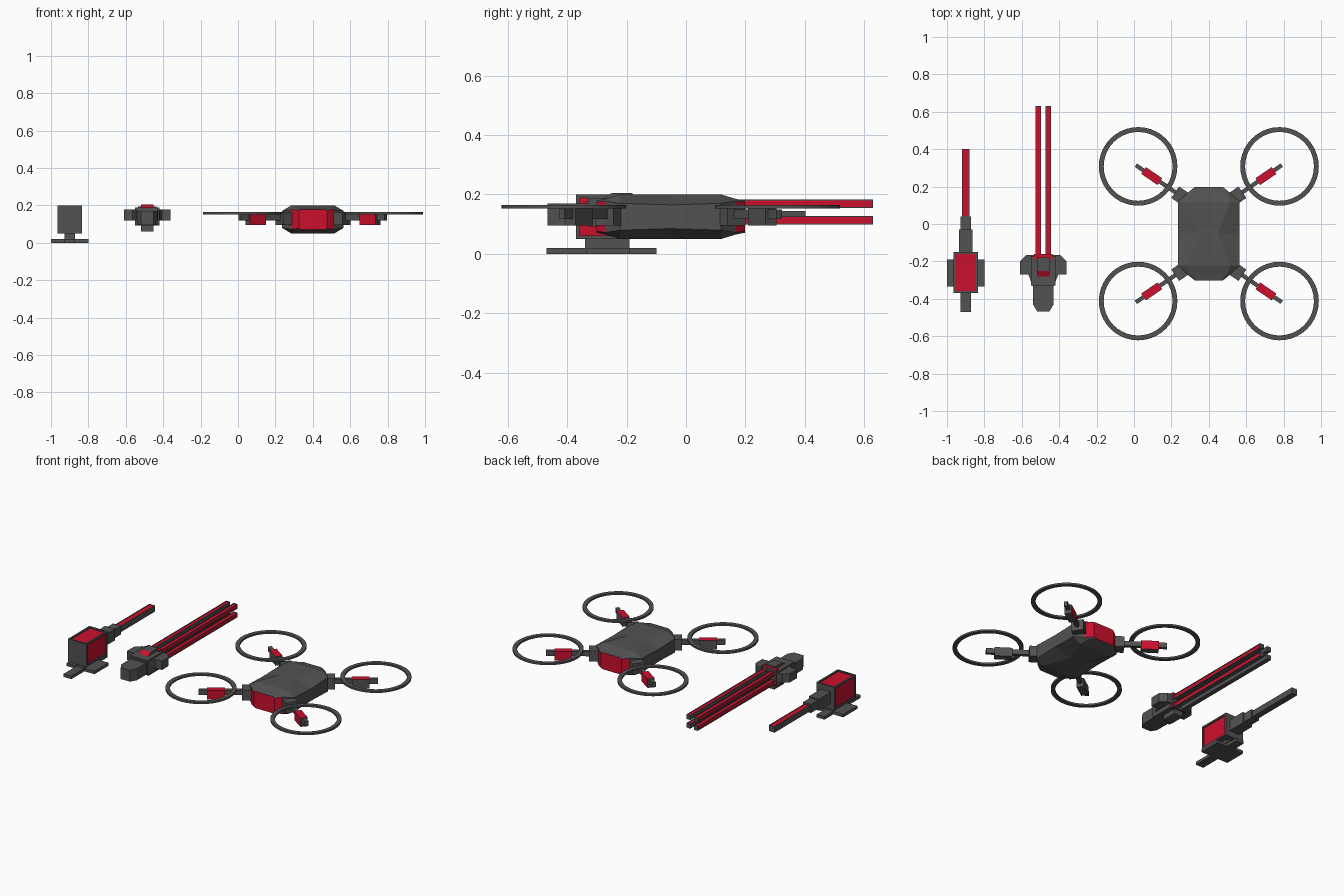
import bpy, bmesh, math
from mathutils import Vector, Matrix

if "Cube" in bpy.data.objects:
    bpy.data.objects.remove(bpy.data.objects["Cube"])


def make_material(name, rgb):
    m = bpy.data.materials.new(name)
    m.use_nodes = True
    m.diffuse_color = (*rgb, 1)
    m.node_tree.nodes["Principled BSDF"].inputs["Base Color"].default_value = (*rgb, 1)
    return m


GREY = make_material("dark_grey", (0.085, 0.085, 0.085))
RED = make_material("red", (0.6, 0.005, 0.026))


def finish(name, bm, matrix=None):
    bmesh.ops.recalc_face_normals(bm, faces=bm.faces[:])
    if matrix:
        bm.transform(matrix)
        if matrix.determinant() < 0:
            bmesh.ops.reverse_faces(bm, faces=bm.faces[:])
    mesh = bpy.data.meshes.new(name)
    bm.to_mesh(mesh)
    bm.free()
    mesh.materials.append(GREY)
    mesh.materials.append(RED)
    ob = bpy.data.objects.new(name, mesh)
    bpy.context.collection.objects.link(ob)
    return ob


def box(name, x, y, z, red=(), border=0.0, depth=0.0, matrix=None):
    """Box from ranges; faces pointing along the red directions become (inset) red panels."""
    bm = bmesh.new()
    bmesh.ops.create_cube(bm, size=1)
    for v in bm.verts:
        v.co = [(r[0] + r[1]) / 2 + c * (r[1] - r[0]) for r, c in zip((x, y, z), v.co)]
    bm.normal_update()
    panels = [f for f in bm.faces if any(f.normal.dot(Vector(d)) > 0.9 for d in red)]
    if border:
        for f in panels:
            bmesh.ops.inset_individual(bm, faces=[f], thickness=border, depth=0)
            if depth:
                n = f.normal.copy()
                top = bmesh.ops.extrude_discrete_faces(bm, faces=[f])["faces"][0]
                top.material_index = 1
                bmesh.ops.translate(bm, verts=top.verts[:], vec=n * -depth)
            else:
                f.material_index = 1
    else:
        for f in panels:
            f.material_index = 1
    return finish(name, bm, matrix)


def loft(name, sections, red_rule=None, matrix=None):
    """Skin equal-length closed loops and cap the ends."""
    bm = bmesh.new()
    loops = [[bm.verts.new(p) for p in s] for s in sections]
    n = len(loops[0])
    for a, b in zip(loops, loops[1:]):
        for i in range(n):
            j = (i + 1) % n
            bm.faces.new((a[i], a[j], b[j], b[i]))
    bm.faces.new(loops[0])
    bm.faces.new(loops[-1])
    bmesh.ops.recalc_face_normals(bm, faces=bm.faces[:])
    bm.normal_update()
    if red_rule:
        for f in bm.faces:
            f.material_index = int(red_rule(f))
    return finish(name, bm, matrix)


def prism(name, half_outline, cx, z0, z1):
    """Extrude a mirrored plan outline upwards."""
    outline = half_outline + [(-a, b) for a, b in reversed(half_outline)]
    return loft(name, [[(cx + a, b, z) for a, b in outline] for z in (z0, z1)])


UP, LEFT, RIGHT, FRONT, BACK = (0, 0, 1), (1, 0, 0), (-1, 0, 0), (0, -1, 0), (0, 1, 0)


def span(c, h):
    return (c - h, c + h)


# Stand turret: cross-shaped foot, post, framed housing and stepped barrel
TX = -0.9
box("turret_foot", span(TX, 0.028), (-0.47, -0.1), (0, 0.02))
box("turret_foot_crossbar", span(TX, 0.1), (-0.335, -0.19), (0, 0.0195))
box("turret_post", span(TX, 0.028), (-0.34, -0.19), (0.018, 0.055))
box("turret_housing", span(TX, 0.066), (-0.37, -0.15), (0.05, 0.2),
    (UP, LEFT, RIGHT), 0.016, 0.008)
box("turret_barrel_base", span(TX, 0.036), (-0.152, -0.03), (0.088, 0.162))
box("turret_barrel_collar", span(TX, 0.028), (-0.032, 0.04), (0.097, 0.153))
box("turret_barrel", span(TX, 0.02), (0.038, 0.402), (0.105, 0.145), (UP,), 0.005, 0.003)

# Rail gun: winged head, nose and four parallel rails
GX = -0.485
prism("gun_wings", [(0.09, -0.165), (0.125, -0.2), (0.125, -0.27), (0.08, -0.27),
                    (0.055, -0.335)], GX, 0.12, 0.178)
prism("gun_nose", [(0.055, -0.25), (0.055, -0.43), (0.033, -0.467)], GX, 0.095, 0.17)
box("gun_core", span(GX, 0.065), (-0.33, -0.17), (0.092, 0.188))
box("gun_grip", span(GX, 0.033), (-0.27, -0.17), (0.06, 0.1))
box("gun_collar", span(GX, 0.05), (-0.19, -0.16), (0.094, 0.195), (UP, LEFT, RIGHT))
loft("gun_sight", [[(GX + s * w, y, z) for y, z in
                    ((-0.285, 0.185), (-0.25, 0.205), (-0.18, 0.205), (-0.18, 0.185))]
                   for s, w in ((-1, 0.033), (1, 0.033))],
     lambda f: f.normal.y < -0.3)
for side, sx in (("right", -1), ("left", 1)):
    for level, z in (("upper", 0.169), ("lower", 0.113)):
        box(f"gun_rail_{level}_{side}", span(GX + sx * 0.027, 0.0145), (-0.175, 0.63),
            span(z, 0.0145), (UP, (sx, 0, 0)), 0.005, 0.003)

# Drone body: faceted shell, pinched along the middle of its top and bottom
DX, DY = 0.4, -0.052


def hull_section(y, wide, flat, half_height, shoulder):
    half = [(flat, half_height), (wide, shoulder), (wide, -shoulder), (flat, -half_height)]
    ring = half + [(-a, b) for a, b in reversed(half)]
    return [(DX + a, DY + y, 0.125 + b) for a, b in ring]


ends = [(0.25, 0.075, 0.065, 0.054, 0.048), (0.22, 0.112, 0.095, 0.06, 0.053),
        (0.17, 0.165, 0.115, 0.075, 0.045)]
stations = ([(-y, *r) for y, *r in ends] + [(0, 0.165, 0.05, 0.075, 0.04)]
            + [(y, *r) for y, *r in reversed(ends)])
loft("drone_body", [hull_section(*s) for s in stations],
     lambda f: abs(f.calc_center_median().y - DY) > 0.23 and abs(f.normal.z) < 0.5)


def ring(name, outer, inner, z0, z1, matrix):
    bm = bmesh.new()
    pts = [bm.verts.new(p) for p in ((outer, 0, z0), (outer, 0, z1), (inner, 0, z1), (inner, 0, z0))]
    edges = [bm.edges.new((pts[i], pts[(i + 1) % 4])) for i in range(4)]
    bmesh.ops.spin(bm, geom=pts + edges, axis=(0, 0, 1), cent=(0, 0, 0),
                   angle=math.tau, steps=40, use_merge=True)
    bmesh.ops.remove_doubles(bm, verts=bm.verts[:], dist=0.0001)
    return finish(name, bm, matrix)


# Drone arms: joint, thin boom, motor and rotor guard, mirrored to four corners
for end, sy in (("front", -1), ("back", 1)):
    for side, sx in (("right", -1), ("left", 1)):
        mirror = Matrix.Translation((DX, DY, 0)) @ Matrix.Diagonal((sx, sy, 1, 1))
        arm = mirror @ Matrix.Translation((0.155, 0.205, 0)) @ Matrix.Rotation(math.radians(34.5), 4, "Z")
        tag = f"{end}_{side}"
        box(f"joint_{tag}", (-0.07, 0.03), span(0, 0.037), (0.095, 0.165), matrix=arm)
        box(f"boom_{tag}", (0.02, 0.285), span(0, 0.011), (0.118, 0.15), matrix=arm)
        box(f"motor_{tag}", (0.13, 0.235), span(0, 0.022), (0.095, 0.153),
            (UP, BACK), matrix=arm)
        ring(f"rotor_guard_{tag}", 0.21, 0.184, 0.152, 0.164,
             mirror @ Matrix.Translation((0.378, 0.36, 0)))
